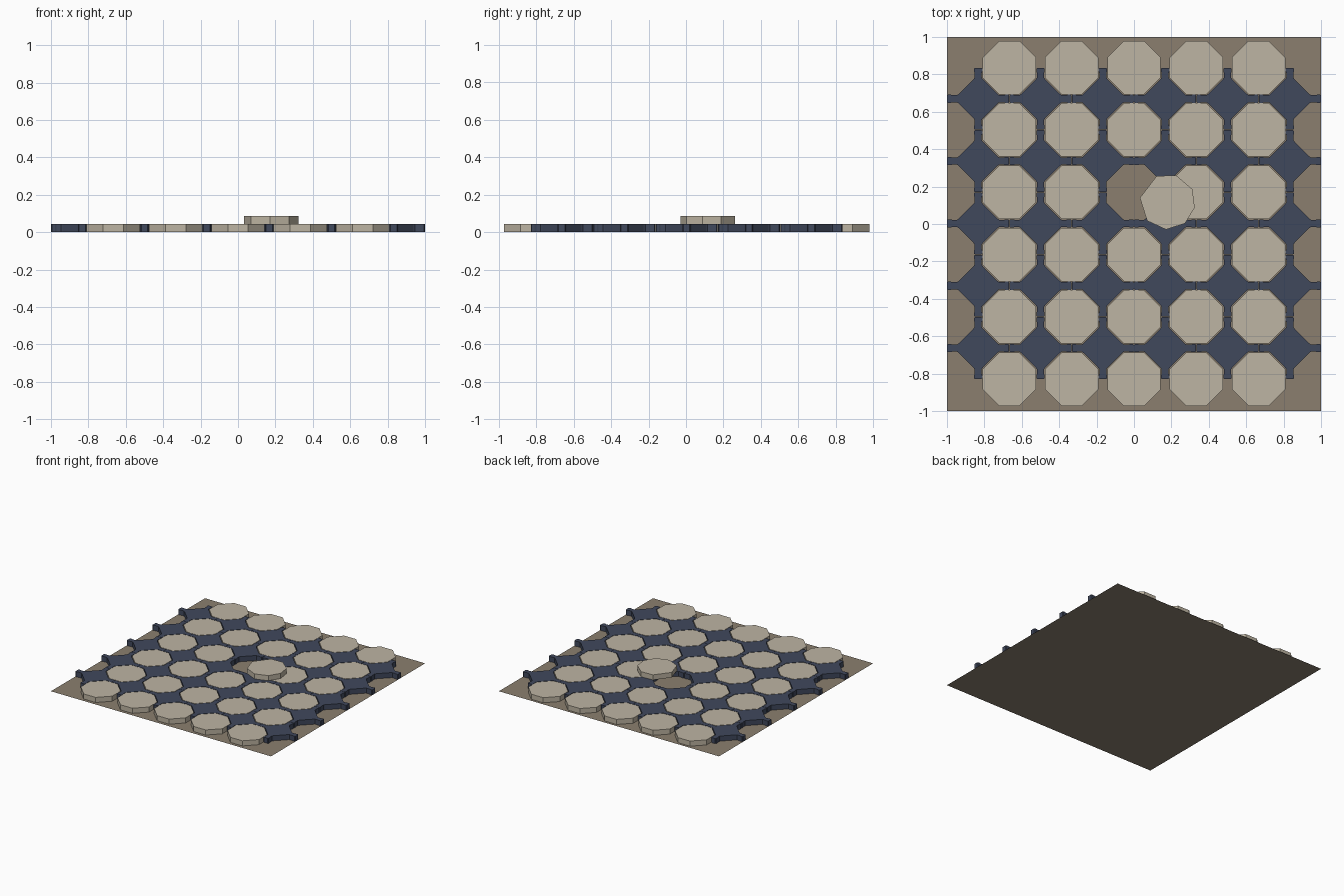
import bpy, bmesh
from math import sin, cos, radians

if "Cube" in bpy.data.objects:
    bpy.data.objects.remove(bpy.data.objects["Cube"])

PITCH = 1 / 3
THICK = 0.042
LIFT = 0.001


def material(name, rgb):
    m = bpy.data.materials.new(name)
    m.diffuse_color = (*rgb, 1)
    m.use_nodes = True
    m.node_tree.nodes["Principled BSDF"].inputs["Base Color"].default_value = m.diffuse_color
    return m


stone = material("pale stone", (0.515, 0.462, 0.366))
slate = material("slate blue", (0.051, 0.065, 0.107))
earth = material("brown bed", (0.258, 0.212, 0.159))


def slab_mesh(name, outline, mat, height):
    """Extrude a flat outline upward; zero height gives a single sheet."""
    bm = bmesh.new()
    face = bm.faces.new([bm.verts.new((x, y, 0)) for x, y in outline])
    if height:
        top = bmesh.ops.extrude_face_region(bm, geom=[face])["geom"]
        verts = [g for g in top if isinstance(g, bmesh.types.BMVert)]
        bmesh.ops.translate(bm, verts=verts, vec=(0, 0, height))
        bmesh.ops.recalc_face_normals(bm, faces=bm.faces)
    me = bpy.data.meshes.new(name)
    bm.to_mesh(me)
    bm.free()
    me.materials.append(mat)
    return me


def place(name, mesh, x, y, z):
    ob = bpy.data.objects.new(name, mesh)
    ob.location = (x, y, z)
    bpy.context.collection.objects.link(ob)


def four_fold(points):
    """Repeat a quarter outline around the centre."""
    out = []
    for _ in range(4):
        out += points
        points = [(-y, x) for x, y in points]
    return out


# Bed sheet under the paving
bed = slab_mesh("bed", four_fold([(1, 1)]), earth, 0)
place("bed", bed, 0, 0, 0)

# Octagonal paving tiles, one missing from its pocket
tile = slab_mesh("tile", four_fold([(0.143, -0.054), (0.143, 0.054)]), stone, THICK)
for i in range(-2, 3):
    for j in range(6):
        if (i, j) != (0, 3):
            place("octagon_tile", tile, i * PITCH, (j - 2.5) * PITCH + 0.003, LIFT)

# Loose tile lying on top, turned and slightly uneven
angles = (27, 72, 113, 172, 223, 267, 309, 348)
loose = slab_mesh("loose_tile", [(0.149 * cos(radians(a)), 0.149 * sin(radians(a)))
                                 for a in angles], stone, THICK)
place("loose_tile", loose, 0.179, 0.119, LIFT + THICK + 0.0005)

# Four-armed spacers with rounded arm ends between the tiles
half_arm = [(0.1655, 0.017), (0.161, 0.022), (0.146, 0.022),
            (0.138, 0.019), (0.113, 0.019), (0.103, 0.026)]
lower_arm = [(x, -y) for x, y in reversed(half_arm)]
spacer = slab_mesh("spacer", four_fold(lower_arm + half_arm), slate, THICK)
for i in range(6):
    for j in range(-2, 3):
        place("spacer", spacer, (i - 2.5) * PITCH, j * PITCH + 0.003, LIFT)
